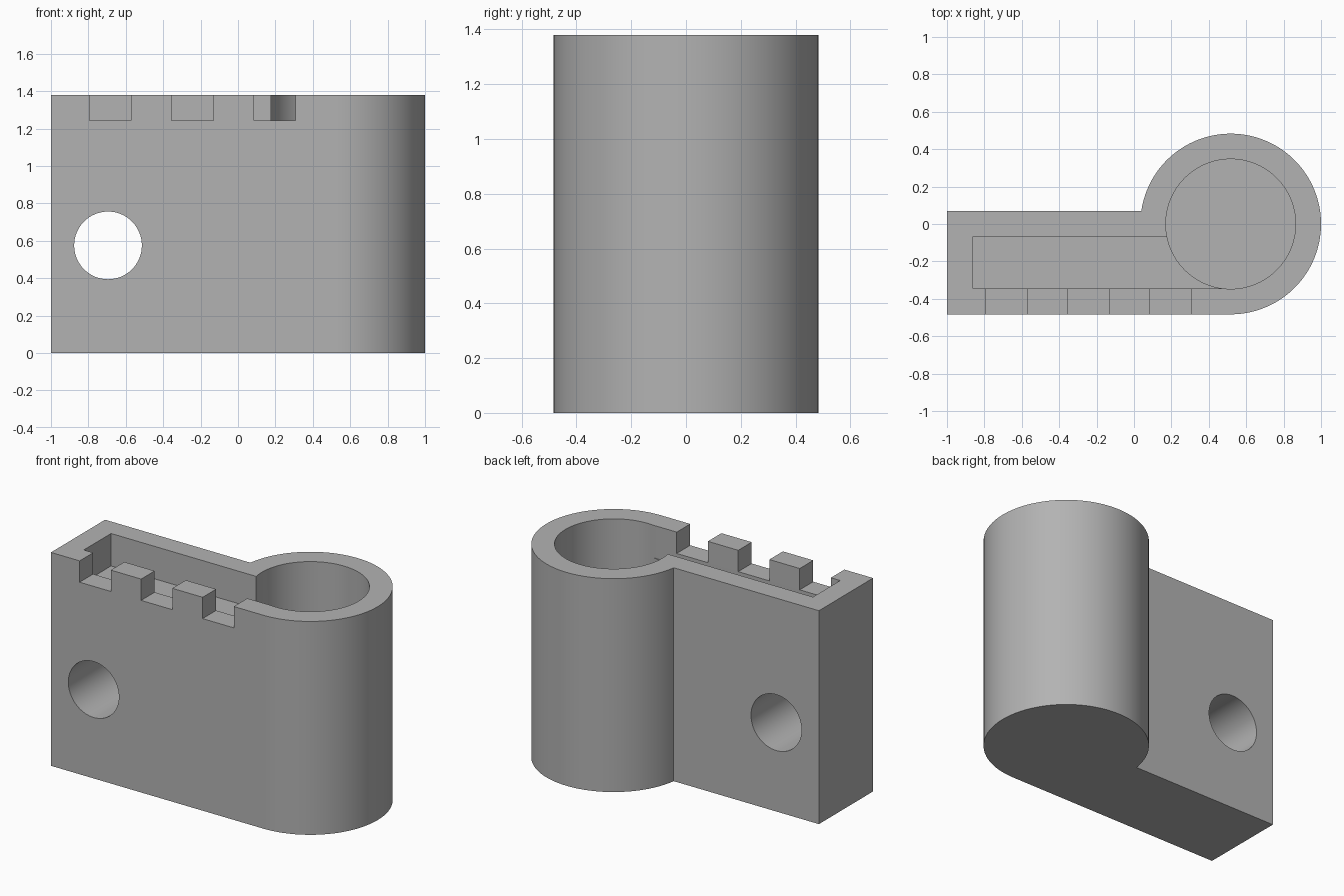
import bpy, bmesh, math

default = bpy.data.objects.get("Cube")
if default:
    bpy.data.objects.remove(default, do_unlink=True)

CX, R, BORE, TOP = 0.517, 0.483, 0.347, 1.38
PLATE_BACK = 0.07

grey = bpy.data.materials.new("plain grey")
grey.use_nodes = True
colour = (0.45, 0.45, 0.45, 1)
grey.diffuse_color = colour
grey.node_tree.nodes["Principled BSDF"].inputs["Base Color"].default_value = colour


def prism(name, outline, z0, z1):
    """Extrude a counter-clockwise xy outline from z0 to z1."""
    bm = bmesh.new()
    base = bm.faces.new([bm.verts.new((x, y, z0)) for x, y in outline])
    up = bmesh.ops.extrude_face_region(bm, geom=[base])["geom"]
    bmesh.ops.translate(bm, vec=(0, 0, z1 - z0),
                        verts=[g for g in up if isinstance(g, bmesh.types.BMVert)])
    bmesh.ops.recalc_face_normals(bm, faces=bm.faces)
    mesh = bpy.data.meshes.new(name)
    bm.to_mesh(mesh)
    bm.free()
    mesh.materials.append(grey)
    obj = bpy.data.objects.new(name, mesh)
    bpy.context.collection.objects.link(obj)
    return obj


def arc(cx, cy, r, a0, a1, n):
    return [(cx + r * math.cos(a0 + (a1 - a0) * i / n),
             cy + r * math.sin(a0 + (a1 - a0) * i / n)) for i in range(n + 1)]


def box(name, x0, x1, y0, y1, z0, z1):
    return prism(name, [(x0, y0), (x1, y0), (x1, y1), (x0, y1)], z0, z1)


# Holder body: a round tower with a flat plate tangent to its front
join = math.pi - math.asin(PLATE_BACK / R)
outline = arc(CX, 0, R, -math.pi / 2, join, 96) + [(-1, PLATE_BACK), (-1, -R)]
body = prism("holder_body", outline, 0, TOP)

# Cutters: tower bore, top slot, notches along the front rim, cross hole
cutters = [
    prism("bore_cutter", arc(CX, 0, BORE, 0, math.tau, 96)[:-1], 0.14, TOP + 0.1),
    box("slot_cutter", -0.862, CX, -0.345, -0.066, 1.17, TOP + 0.1),
]
for i in range(3):
    x = -0.795 + 0.44 * i
    cutters.append(box("notch_cutter", x, x + 0.223, -0.6, -0.3, 1.242, TOP + 0.1))
hole = prism("hole_cutter", arc(0, 0, 0.181, 0, math.tau, 64)[:-1], -0.8, 0.8)
hole.rotation_euler.x = math.pi / 2
hole.location = (-0.695, 0, 0.575)
cutters.append(hole)

for cutter in cutters:
    cutter.hide_render = True
    mod = body.modifiers.new(cutter.name, 'BOOLEAN')
    mod.operation, mod.solver, mod.object = 'DIFFERENCE', 'EXACT', cutter

bpy.ops.object.select_all(action='DESELECT')
bpy.context.view_layer.objects.active = body
body.select_set(True)
bpy.context.view_layer.update()
for name in [m.name for m in body.modifiers]:
    bpy.ops.object.modifier_apply(modifier=name)
for cutter in cutters:
    bpy.data.objects.remove(cutter, do_unlink=True)

bpy.ops.object.shade_smooth_by_angle(angle=math.radians(30))
